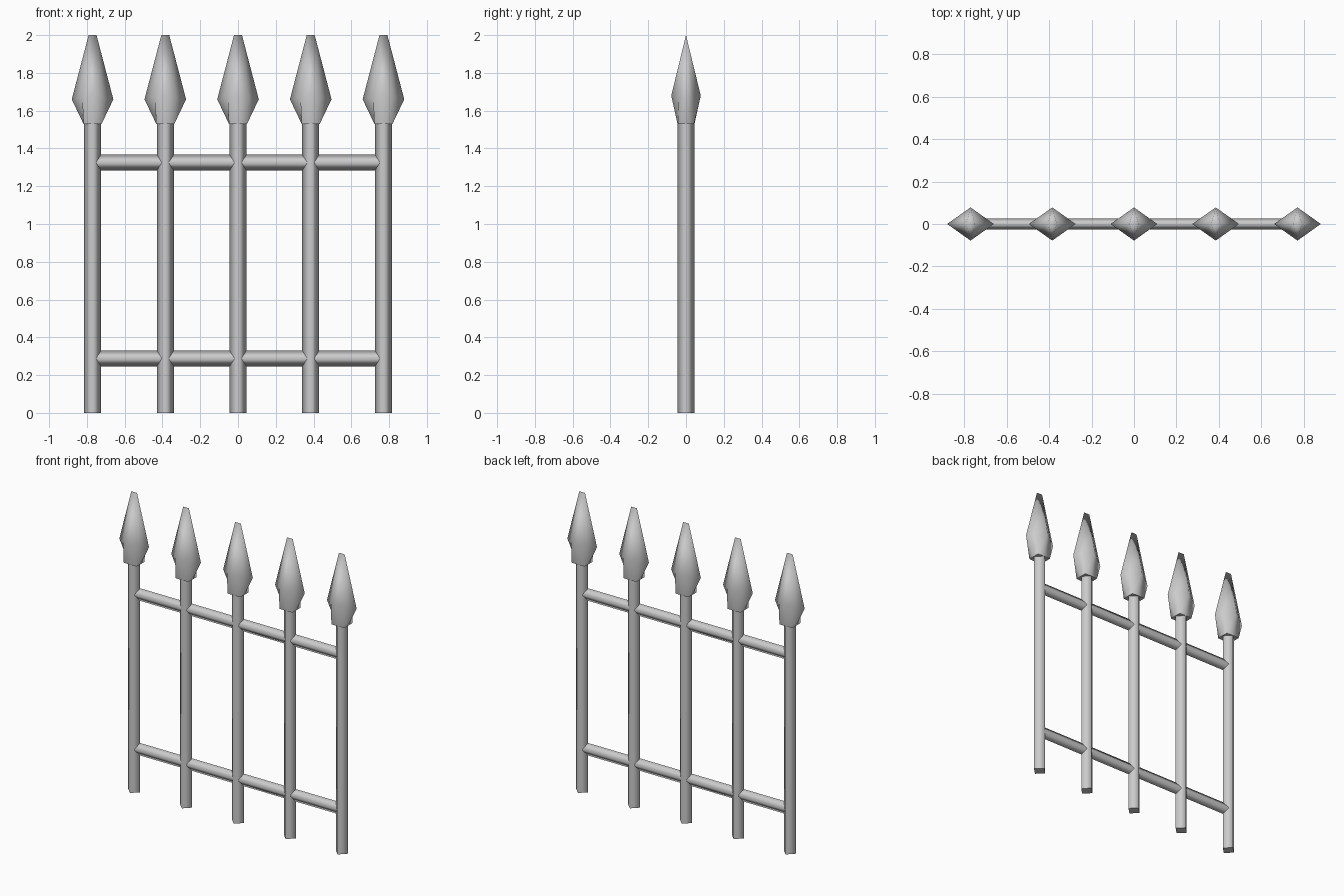
import bpy, bmesh
from mathutils import Vector

if "Cube" in bpy.data.objects:
    bpy.data.objects.remove(bpy.data.objects["Cube"])


def loft(name, rings):
    """Skin a list of equal-length rings, with flat caps and smooth sides."""
    bm = bmesh.new()
    vs = [[bm.verts.new(p) for p in r] for r in rings]
    n = len(rings[0])
    for a, b in zip(vs, vs[1:]):
        for i in range(n):
            j = (i + 1) % n
            bm.faces.new((a[i], a[j], b[j], b[i])).smooth = True
    bm.faces.new(vs[0][::-1])
    bm.faces.new(vs[-1])
    bmesh.ops.remove_doubles(bm, verts=bm.verts, dist=1e-5)
    bmesh.ops.recalc_face_normals(bm, faces=bm.faces)
    me = bpy.data.meshes.new(name)
    bm.to_mesh(me)
    bm.free()
    ob = bpy.data.objects.new(name, me)
    bpy.context.collection.objects.link(ob)
    return ob


def post_ring(z, r=0.045):
    return [(r, 0, z), (0, r, z), (-r, 0, z), (0, -r, z)]


def rail_ring(x, z, ry=0.027, rz=0.042):
    return [(x, ry, z), (x, 0, z + rz), (x, -ry, z), (x, 0, z - rz)]


def spear_ring(x, y, cx, cy, zx, zy):
    """Eight points: side and front points plus a corner between each."""
    zc = (zx + zy) / 2
    return [(x, 0, zx), (cx, cy, zc), (0, y, zy), (-cx, cy, zc),
            (-x, 0, zx), (-cx, -cy, zc), (0, -y, zy), (cx, -cy, zc)]


# Spearhead: square base, diamond belly, narrow ridge at the top
def spearhead(name):
    tip = [Vector((0.021, 0, 2)), Vector((-0.021, 0, 2))]
    ob = loft(name, [
        spear_ring(0.048, 0.045, 0.048, 0.042, 1.53, 1.53),
        spear_ring(0.11, 0.078, 0.055, 0.039, 1.66, 1.68)])
    # Replace the belly cap with faces rising to the ridge
    bm = bmesh.new()
    bm.from_mesh(ob.data)
    cap = max(bm.faces, key=lambda f: f.calc_center_median().z)
    ring = list(cap.verts)
    bm.faces.remove(cap)
    right, left = (bm.verts.new(p) for p in tip)
    mid = bm.verts.new((0, 0, 2))
    for a, b in zip(ring, ring[1:] + ring[:1]):
        side = right if a.co.x + b.co.x > 0 else left
        bm.faces.new((a, b, side)).smooth = True
    for v in ring:
        if abs(v.co.x) < 1e-4:
            bm.faces.new((v, right, mid)).smooth = True
            bm.faces.new((v, mid, left)).smooth = True
    bmesh.ops.recalc_face_normals(bm, faces=bm.faces)
    bm.to_mesh(ob.data)
    bm.free()
    return ob


# Five diamond-section posts with their spearheads
for i in range(5):
    x = (i - 2) * 0.385
    loft(f"post_{i + 1}", [post_ring(0), post_ring(1.535)]).location.x = x
    spearhead(f"spearhead_{i + 1}").location.x = x

# Two diamond-section rails
for name, z in (("lower_rail", 0.288), ("upper_rail", 1.325)):
    loft(name, [rail_ring(-0.77, z), rail_ring(0.77, z)])
